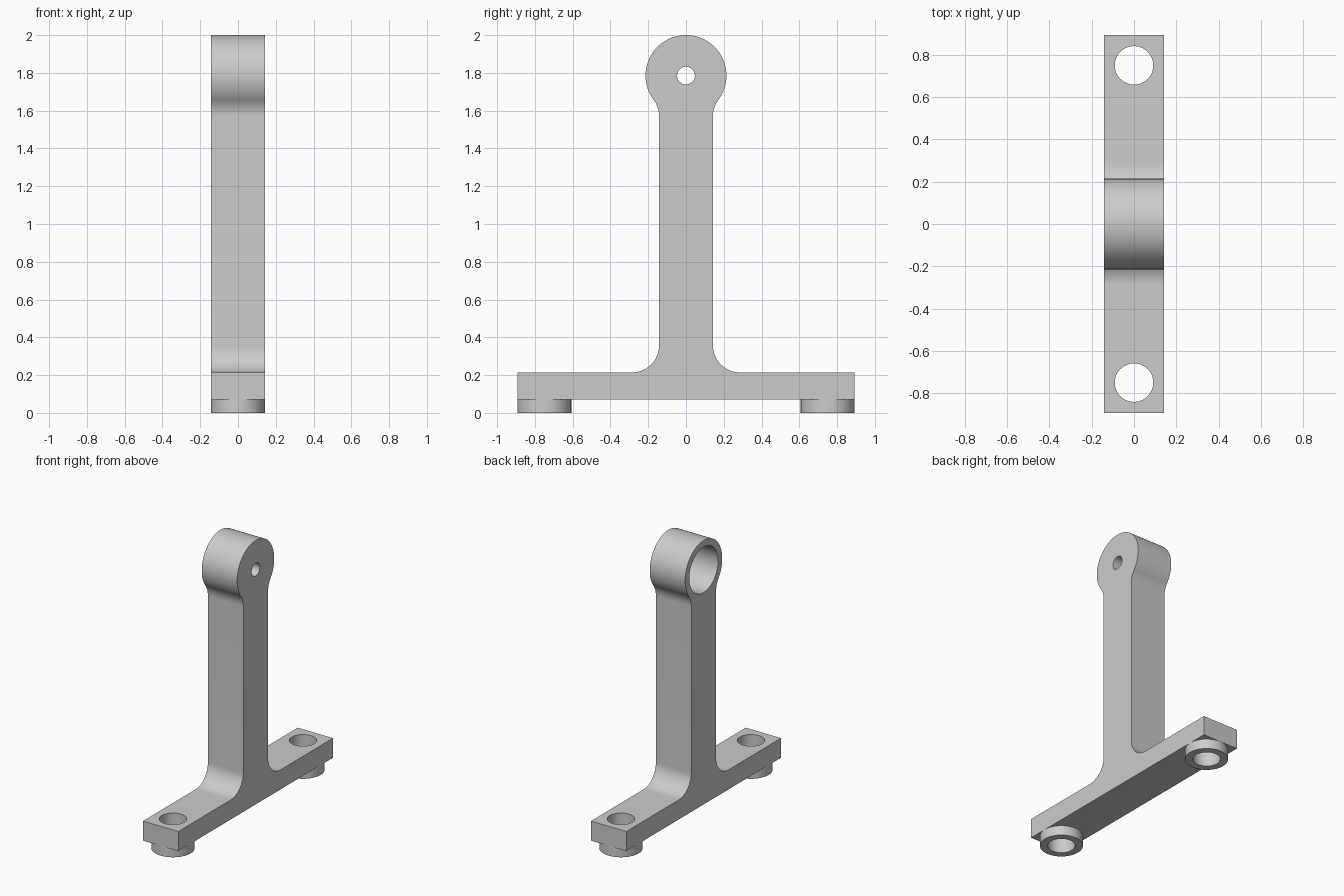
import bpy
import bmesh
from math import pi, sin, cos, atan2, radians, sqrt
from mathutils import Matrix

# Design unit: the whole part is 28 units high
U = 2 / 28
HALF = 2 * U            # half thickness of post and base
BASE_BOTTOM, BASE_TOP = U, 3 * U
BASE_END = 12.5 * U
HEAD_Z, HEAD_R = 25 * U, 3 * U
FILLET = 2 * U
FOOT_Y = 10.5 * U

cube = bpy.data.objects.get("Cube")
if cube:
    bpy.data.objects.remove(cube, do_unlink=True)

gray = bpy.data.materials.new("plain_gray")
gray.use_nodes = True
gray.diffuse_color = (0.6, 0.6, 0.6, 1)
gray.node_tree.nodes["Principled BSDF"].inputs["Base Color"].default_value = (0.6, 0.6, 0.6, 1)


def to_object(name, bm):
    bmesh.ops.recalc_face_normals(bm, faces=bm.faces)
    mesh = bpy.data.meshes.new(name)
    bm.to_mesh(mesh)
    bm.free()
    mesh.materials.append(gray)
    obj = bpy.data.objects.new(name, mesh)
    bpy.context.collection.objects.link(obj)
    return obj


def cylinder(name, radius, start, end, axis, y=0, z=0, segments=64):
    """Cylinder spanning start..end along the x or z axis."""
    bm = bmesh.new()
    turn = Matrix.Rotation(pi / 2, 4, 'Y') if axis == 'x' else Matrix()
    mid = (start + end) / 2
    place = Matrix.Translation((mid, y, z) if axis == 'x' else (0, y, mid))
    bmesh.ops.create_cone(bm, cap_ends=True, segments=segments, radius1=radius,
                          radius2=radius, depth=end - start, matrix=place @ turn)
    return to_object(name, bm)


def arc(cy, cz, r, a0, a1, steps):
    return [(cy + r * cos(a0 + (a1 - a0) * i / steps),
             cz + r * sin(a0 + (a1 - a0) * i / steps)) for i in range(steps + 1)]


def cut(obj, cutters):
    bpy.context.view_layer.objects.active = obj
    for cutter in cutters:
        mod = obj.modifiers.new("hole", 'BOOLEAN')
        mod.operation = 'DIFFERENCE'
        mod.solver = 'EXACT'
        mod.object = cutter
        bpy.ops.object.modifier_apply(modifier=mod.name)


# Right half of the outline: base, base fillet, post, neck fillet, round head
neck_y = HALF + FILLET
neck_z = HEAD_Z - sqrt((HEAD_R + FILLET) ** 2 - neck_y ** 2)
neck_angle = atan2(HEAD_Z - neck_z, -neck_y)
half = [(BASE_END, BASE_BOTTOM), (BASE_END, BASE_TOP)]
half += arc(neck_y, BASE_TOP + FILLET, FILLET, -pi / 2, -pi, 16)
half += arc(neck_y, neck_z, FILLET, pi, neck_angle, 10)
half += arc(0, HEAD_Z, HEAD_R, neck_angle - pi, pi / 2, 36)[1:]
outline = half + [(-y, z) for y, z in reversed(half[:-1])]

bm = bmesh.new()
face = bm.faces.new([bm.verts.new((-HALF, y, z)) for y, z in outline])
side = bmesh.ops.extrude_face_region(bm, geom=[face])
bmesh.ops.translate(bm, vec=(2 * HALF, 0, 0),
                    verts=[v for v in side["geom"] if isinstance(v, bmesh.types.BMVert)])
bracket = to_object("bracket_body", bm)

# Blind bore from one side, small pin hole through the other wall
bore = cylinder("bore_cutter", 0.166, -0.3, HALF - U, 'x', z=HEAD_Z)
pin = cylinder("pin_cutter", 0.047, -0.3, 0.3, 'x', z=HEAD_Z, segments=32)

# Round feet with bolt holes running up through the base
feet, bolts = [], []
for name, y in (("front", -FOOT_Y), ("back", FOOT_Y)):
    feet.append(cylinder(name + "_foot", HALF, 0, BASE_BOTTOM, 'z', y=y))
    bolts.append(cylinder(name + "_bolt_cutter", 0.091, -0.1, 0.4, 'z', y=y))

cut(bracket, [bore, pin] + bolts)
for foot, bolt in zip(feet, bolts):
    cut(foot, [bolt])
for cutter in [bore, pin] + bolts:
    bpy.data.objects.remove(cutter, do_unlink=True)

# Smooth the round surfaces, keep the edges crisp
bpy.ops.object.select_all(action='DESELECT')
for obj in [bracket] + feet:
    obj.select_set(True)
bpy.context.view_layer.objects.active = bracket
bpy.ops.object.shade_smooth_by_angle(angle=radians(30))
